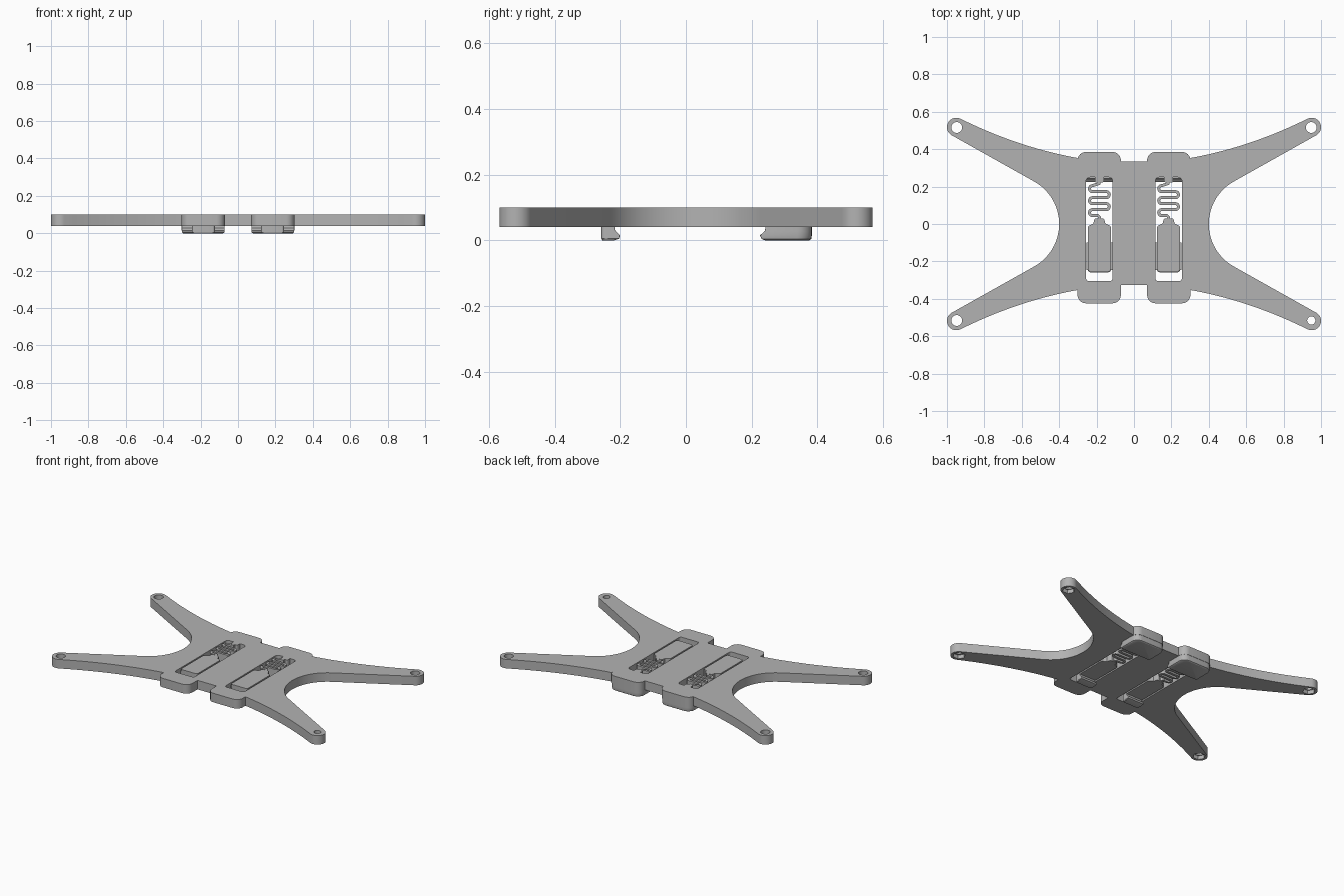
import bpy, bmesh
from math import sin, cos, tan, radians, pi
from mathutils import Vector

if "Cube" in bpy.data.objects:
    bpy.data.objects.remove(bpy.data.objects["Cube"])

LOW, TOP = 0.04, 0.10
SLOT_X = 0.185

grey = bpy.data.materials.new("matte grey")
grey.use_nodes = True
grey.diffuse_color = (0.45, 0.45, 0.45, 1)
grey.node_tree.nodes["Principled BSDF"].inputs["Base Color"].default_value = grey.diffuse_color


def arc(cx, cy, r, start, end, n):
    angles = [radians(start + (end - start) * i / n) for i in range(n + 1)]
    return [(cx + r * cos(a), cy + r * sin(a)) for a in angles]


def rounded(corners, n=6):
    """Polygon whose (x, y, radius) corners are filleted."""
    out = []
    for i, (x, y, r) in enumerate(corners):
        p = Vector((x, y))
        if r == 0:
            out.append((x, y))
            continue
        u = (Vector(corners[i - 1][:2]) - p).normalized()
        v = (Vector(corners[(i + 1) % len(corners)][:2]) - p).normalized()
        half = u.angle(v) / 2
        c = p + (u + v).normalized() * r / sin(half)
        a, b = p + u * r / tan(half) - c, p + v * r / tan(half) - c
        for k in range(n + 1):
            t, w = k / n, pi - 2 * half
            q = c + (a * sin((1 - t) * w) + b * sin(t * w)) / sin(w)
            out.append((q.x, q.y))
    return out


def box_outline(x0, x1, y0, y1, r_front, r_back):
    return rounded([(x0, y0, r_front), (x1, y0, r_front), (x1, y1, r_back), (x0, y1, r_back)])


def loft(name, rings):
    """Solid through stacked (outline, z) rings."""
    bm = bmesh.new()
    layers = [[bm.verts.new((x, y, z)) for x, y in pts] for pts, z in rings]
    for a, b in zip(layers, layers[1:]):
        for i in range(len(a)):
            j = (i + 1) % len(a)
            bm.faces.new((a[i], a[j], b[j], b[i]))
    bm.faces.new(layers[0][::-1])
    bm.faces.new(layers[-1])
    bmesh.ops.recalc_face_normals(bm, faces=bm.faces)
    mesh = bpy.data.meshes.new(name)
    bm.to_mesh(mesh)
    bm.free()
    mesh.materials.append(grey)
    obj = bpy.data.objects.new(name, mesh)
    bpy.context.collection.objects.link(obj)
    return obj


def prism(name, pts, z0=LOW, z1=TOP):
    return loft(name, [(pts, z0), (pts, z1)])


def cut(target, cutter):
    mod = target.modifiers.new("cut", "BOOLEAN")
    mod.operation, mod.solver, mod.object = "DIFFERENCE", "EXACT", cutter
    deps = bpy.context.evaluated_depsgraph_get()
    result = bpy.data.meshes.new_from_object(target.evaluated_get(deps))
    target.modifiers.clear()
    target.data = result
    bpy.data.objects.remove(cutter)


def shifted(pts, dx):
    return [(x + dx, y) for x, y in pts]


# Plate outline, one quarter from the centre notch to the waist
def quarter(notch, tab):
    tabs = rounded([(0.07, notch, 0), (0.07, tab, 0.045), (0.302, tab, 0.045), (0.302, 0.353, 0)])
    tip = arc(0.95, 0.518, 0.05, 115, -61, 16)
    a, b, c = Vector(tabs[-1]), Vector((0.62, 0.41)), Vector(tip[0])
    edge = []
    for i in range(1, 12):
        t = i / 12
        edge.append(tuple(a * (1 - t) ** 2 + b * 2 * t * (1 - t) + c * t * t))
    return tabs + edge + tip + arc(0.66, 0, 0.26, 119, 178, 10)


back = quarter(0.335, 0.385)
front = [(x, -y) for x, y in quarter(0.327, 0.424)]
right_half = back + front[::-1]
plate = prism("plate", right_half + [(-x, y) for x, y in right_half[::-1]])

# Screw holes with hexagonal nut pockets underneath
for sx in (-1, 1):
    for sy in (-1, 1):
        r = 0.022 if (sx, sy) == (1, -1) else 0.029
        x, y = sx * 0.948, sy * 0.516
        cut(plate, prism("hole_cutter", arc(x, y, r, 0, 345, 23), 0, 0.2))
        cut(plate, prism("nut_cutter", arc(x, y, 0.039, 0, 300, 5), 0, 0.065))

# Serpentine spring centre line, relative to the slot centre
path = [(0, 0.235), (0, 0.217)]
pitch, runs, reach = 0.032, 6, 0.037
for i in range(runs):
    y = 0.205 - i * pitch
    side = -1 if i % 2 == 0 else 1
    if i < runs - 1:
        turn = arc(0, y - pitch / 2, pitch / 2, 90, -90, 8)
        path += [(side * (reach + x), yy) for x, yy in turn]
path += [(-0.008, 0.045), (0, 0.037), (0, 0.015)]


def ribbon(points, width):
    left, right = [], []
    for i, p in enumerate(points):
        d = Vector(points[min(i + 1, len(points) - 1)]) - Vector(points[max(i - 1, 0)])
        n = Vector((-d.y, d.x)).normalized() * width / 2
        left.append((p[0] + n.x, p[1] + n.y))
        right.append((p[0] - n.x, p[1] - n.y))
    return left + right[::-1]


slot = box_outline(-0.071, 0.071, -0.305, 0.25, 0.015, 0.02)
root = box_outline(-0.024, 0.024, 0.222, 0.26, 0.008, 0)
slider = rounded([(-0.061, -0.255, 0.015), (0.061, -0.255, 0.015), (0.061, -0.012, 0.008),
                  (0.032, 0.003, 0), (0.025, 0.03, 0.01), (-0.025, 0.03, 0.01),
                  (-0.032, 0.003, 0), (-0.061, -0.012, 0.008)])

for side, x in (("left", SLOT_X), ("right", -SLOT_X)):
    # Slot and the spring-loaded slider inside it
    cut(plate, prism("slot_cutter", shifted(slot, x), 0, 0.2))
    prism(side + "_spring_root", shifted(root, x))
    prism(side + "_spring", shifted(ribbon(path, 0.016), x))
    prism(side + "_slider", shifted(slider, x))
    for s in (-1, 1):
        rail = box_outline(x + s * 0.065 - 0.005, x + s * 0.065 + 0.005, -0.245, -0.1, 0, 0)
        prism(side + "_slider_rail", rail, 0.055, 0.085)

    # Small catch under the slider, with an inward lip
    catch = [(0.003, -0.217, 0), (0, -0.203, 0.005), (0, -0.2, 0.015), (0, -0.215, 0.03),
             (0, -0.218, 0.045)]
    loft(side + "_slider_catch",
         [(box_outline(x - 0.061 + i, x + 0.061 - i, -0.258 + i, y, 0.012, 0.004), z)
          for i, y, z in catch])

    # Wide fixed hook under the back tab, with a lip facing the slider
    mid = 0.186 if x > 0 else -0.186
    hook = [(0.008, 0.24, 0), (0.002, 0.23, 0.004), (0, 0.225, 0.015), (0, 0.24, 0.028),
            (0, 0.243, 0.045)]
    loft(side + "_back_hook",
         [(box_outline(mid - 0.115 + i, mid + 0.115 - i, y, 0.383 - i, 0.005, 0.045), z)
          for i, y, z in hook])

# Smooth the curved walls and keep the edges crisp
bpy.ops.object.select_all(action="DESELECT")
for obj in bpy.context.collection.objects:
    if obj.type == "MESH" and grey.name in obj.data.materials:
        obj.select_set(True)
        bpy.context.view_layer.objects.active = obj
bpy.ops.object.shade_smooth_by_angle(angle=radians(30))
